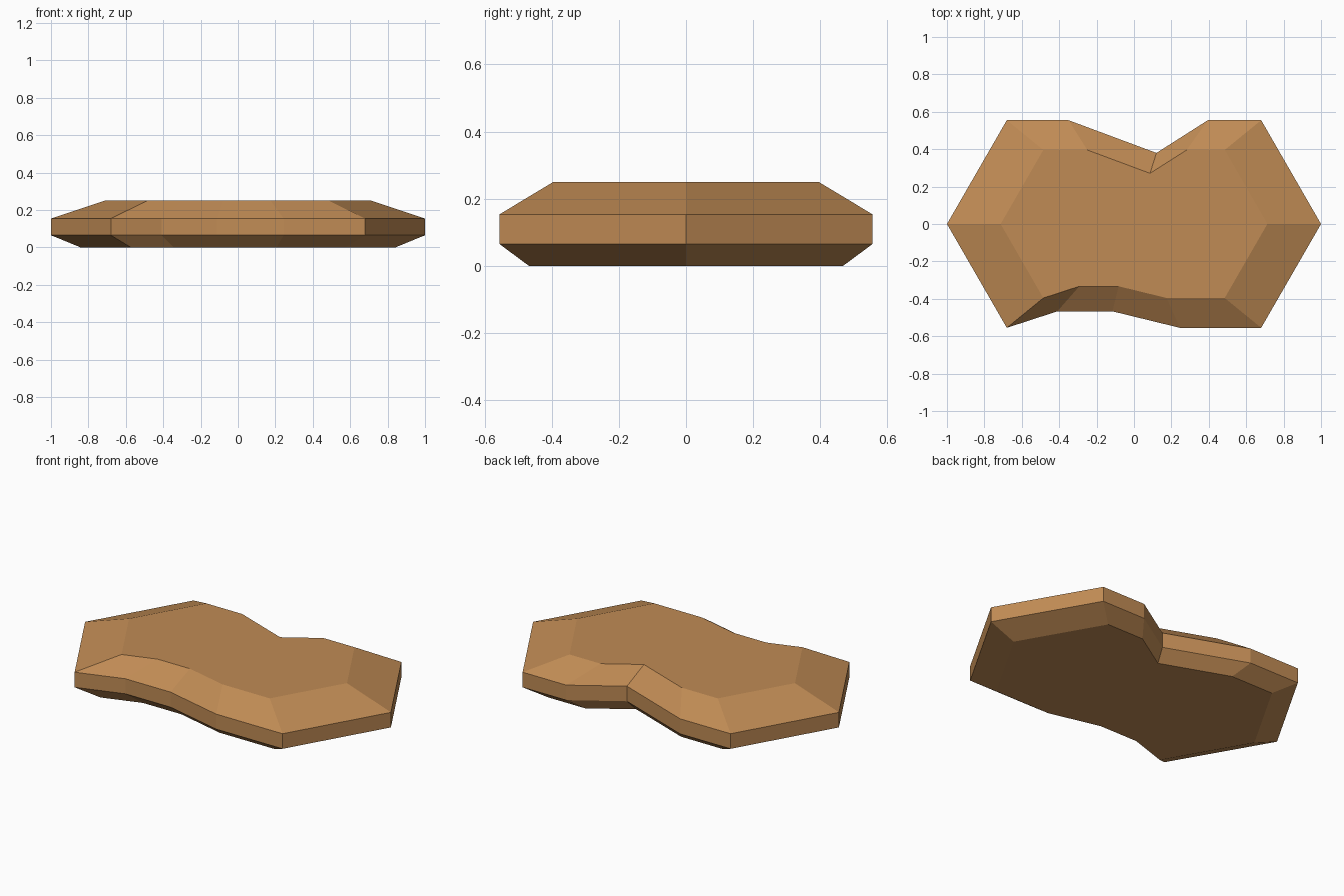
import bpy
import bmesh

if "Cube" in bpy.data.objects:
    bpy.data.objects.remove(bpy.data.objects["Cube"])

# Plan outline of the rock slab, counter-clockwise
outline = [(-1, 0), (-0.68, -0.555), (-0.41, -0.467), (-0.115, -0.467),
           (0.245, -0.555), (0.68, -0.555), (1, 0), (0.68, 0.555),
           (0.395, 0.555), (0.12, 0.38), (-0.35, 0.555), (-0.68, 0.555)]

# Height and outline scale of each layer: base, wall bottom, wall top, top face
layers = [(0, 0.842), (0.065, 1), (0.154, 1), (0.25, 0.713)]

bm = bmesh.new()
rings = [[bm.verts.new((x * s, y * s, z)) for x, y in outline] for z, s in layers]

# Side bands between neighbouring layers
n = len(outline)
for low, high in zip(rings, rings[1:]):
    for i in range(n):
        j = (i + 1) % n
        bm.faces.new((low[i], low[j], high[j], high[i]))

# Flat bottom and top
bm.faces.new(rings[0][::-1])
bm.faces.new(rings[-1])
bmesh.ops.recalc_face_normals(bm, faces=bm.faces)

mesh = bpy.data.meshes.new("rock_slab")
bm.to_mesh(mesh)
bm.free()

# Brown stone
brown = bpy.data.materials.new("brown_stone")
brown.diffuse_color = (0.53, 0.26, 0.09, 1)
brown.use_nodes = True
brown.node_tree.nodes["Principled BSDF"].inputs["Base Color"].default_value = brown.diffuse_color
mesh.materials.append(brown)

slab = bpy.data.objects.new("rock_slab", mesh)
bpy.context.collection.objects.link(slab)
